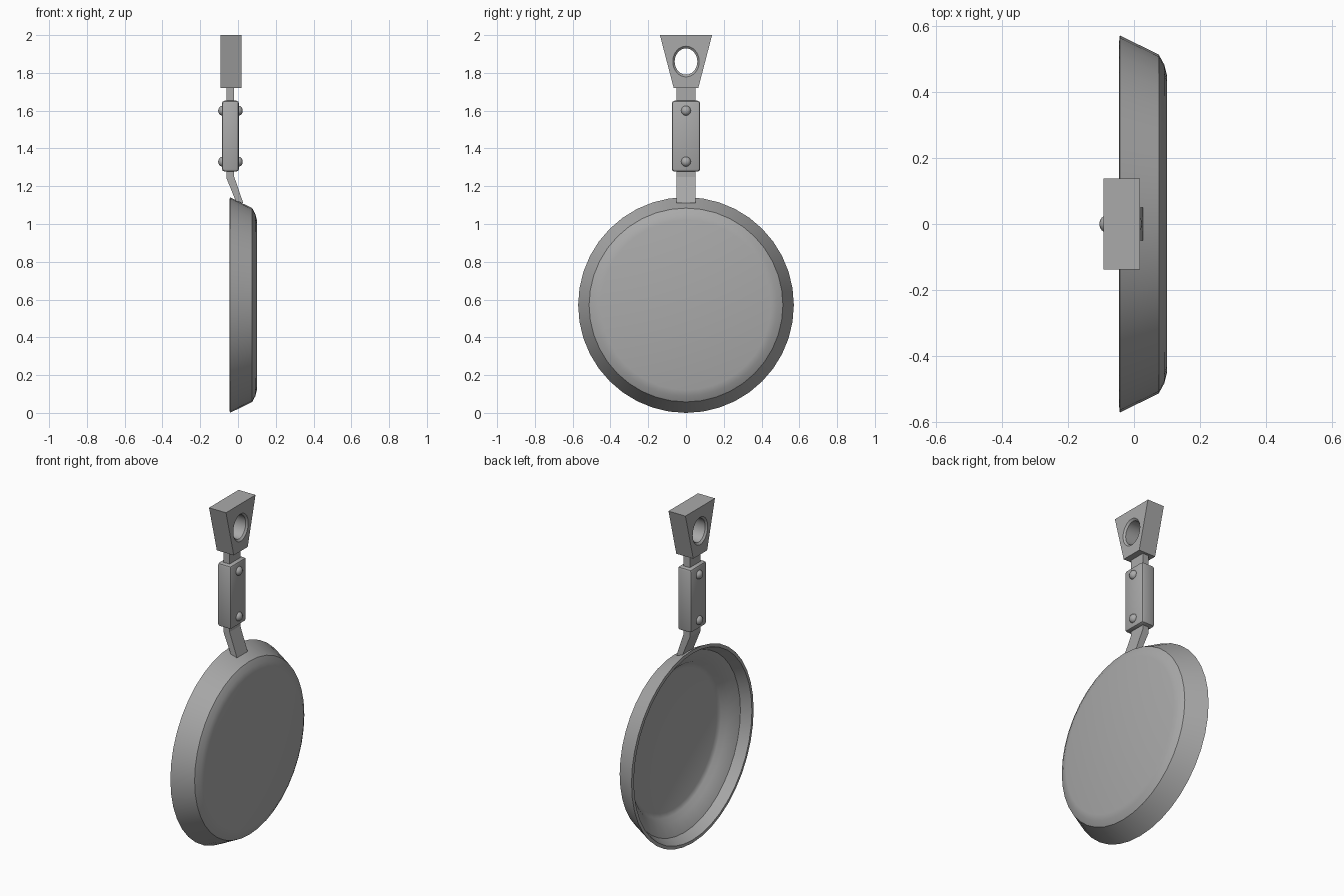
import bpy, bmesh, math
from mathutils import Matrix, Vector

if "Cube" in bpy.data.objects:
    bpy.data.objects.remove(bpy.data.objects["Cube"])

GREY = (0.4, 0.4, 0.4, 1)
metal = bpy.data.materials.new("grey_metal")
metal.use_nodes = True
metal.diffuse_color = GREY
metal.node_tree.nodes["Principled BSDF"].inputs["Base Color"].default_value = GREY


def finish(name, bm, smooth=None):
    """Turn a bmesh into a named object, optionally smooth shaded by angle."""
    bmesh.ops.recalc_face_normals(bm, faces=bm.faces)
    mesh = bpy.data.meshes.new(name)
    bm.to_mesh(mesh)
    bm.free()
    mesh.materials.append(metal)
    obj = bpy.data.objects.new(name, mesh)
    bpy.context.collection.objects.link(obj)
    bpy.ops.object.select_all(action='DESELECT')
    obj.select_set(True)
    bpy.context.view_layer.objects.active = obj
    if smooth:
        bpy.ops.object.shade_smooth_by_angle(angle=math.radians(smooth))
    return obj


def lathe(profile, height, steps, stretch=1):
    """Spin (x, radius) points about a lengthwise x axis at the given height."""
    bm = bmesh.new()
    verts = [bm.verts.new((x, 0, r)) for x, r in profile]
    edges = [bm.edges.new(pair) for pair in zip(verts, verts[1:])]
    bmesh.ops.spin(bm, geom=verts + edges, cent=(0, 0, 0), axis=(1, 0, 0),
                   angle=math.tau, steps=steps)
    bmesh.ops.remove_doubles(bm, verts=bm.verts, dist=0.0005)
    bm.transform(Matrix.Translation((0, 0, height)) @ Matrix.Diagonal((1, 1, stretch, 1)))
    return bm


def extrude(points, vector):
    """Extrude a flat outline along a vector."""
    bm = bmesh.new()
    face = bm.faces.new([bm.verts.new(p) for p in points])
    new = bmesh.ops.extrude_face_region(bm, geom=[face])["geom"]
    bmesh.ops.translate(bm, vec=Vector(vector),
                        verts=[v for v in new if isinstance(v, bmesh.types.BMVert)])
    return bm


# Shallow pan: outer wall, rim, then stepped inside down to the floor
pan_profile = [(0.1, 0), (0.1, 0.45), (0.092, 0.482), (0.075, 0.513),
               (-0.043, 0.571), (-0.045, 0.552), (0.01, 0.523), (0.047, 0.45),
               (0.072, 0.43), (0.083, 0.405), (0.083, 0)]
finish("pan", lathe(pan_profile, 0.571, 40), 30)

# Bent strap joining pan, grip and hanger
strap = [(-0.06, 1.73), (-0.02, 1.73), (-0.02, 1.25),
         (0.028, 1.11), (-0.012, 1.122), (-0.06, 1.24)]
finish("handle_strap", extrude([(x, -0.05, z) for x, z in strap], (0, 0.1, 0)))

# Rounded grip around the strap
grip = bmesh.new()
bmesh.ops.create_cube(grip, size=1, matrix=Matrix.Translation((-0.04, 0, 1.465))
                      @ Matrix.Diagonal((0.09, 0.15, 0.375, 1)))
bmesh.ops.bevel(grip, geom=grip.edges[:], offset=0.014, segments=2, profile=0.5,
                affect='EDGES')
finish("grip", grip, 40)

# Domed rivets on both faces of the grip
for side, x in (("right", -0.083), ("left", 0.003)):
    for level, z in (("lower", 1.33), ("upper", 1.6)):
        rivet = bmesh.new()
        bmesh.ops.create_uvsphere(rivet, u_segments=16, v_segments=10, radius=1,
                                  matrix=Matrix.Translation((x, 0, z))
                                  @ Matrix.Diagonal((0.022, 0.026, 0.026, 1)))
        finish(f"rivet_{level}_{side}", rivet, 60)

# Tapered hanger block
outline = [(-0.065, 1.72), (0.065, 1.72), (0.138, 2), (-0.138, 2)]
hanger = finish("hanger", extrude([(-0.093, y, z) for y, z in outline], (0.111, 0, 0)))

# Oval hanging hole with chamfered mouths
hole = [(-0.113, 0), (-0.113, 0.09), (-0.083, 0.06), (0.008, 0.06),
        (0.038, 0.09), (0.038, 0)]
cutter = finish("hole_cutter", lathe(hole, 1.86, 32, 1.16))
cutter.hide_render = True
cut = hanger.modifiers.new("hole", 'BOOLEAN')
cut.operation = 'DIFFERENCE'
cut.solver = 'EXACT'
cut.object = cutter
bpy.ops.object.select_all(action='DESELECT')
hanger.select_set(True)
bpy.context.view_layer.objects.active = hanger
bpy.ops.object.modifier_apply(modifier=cut.name)
bpy.data.objects.remove(cutter)
bpy.ops.object.shade_smooth_by_angle(angle=math.radians(30))
